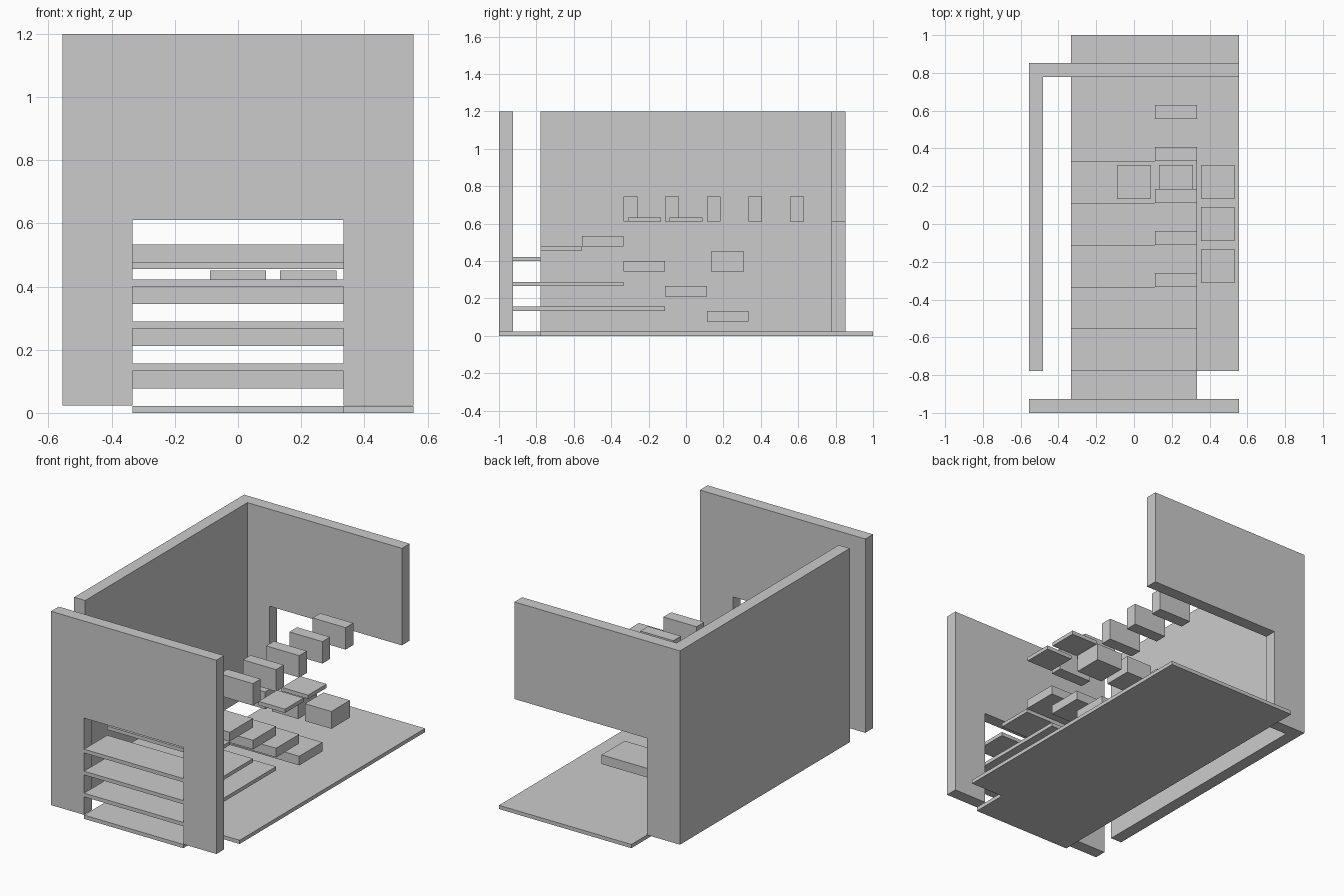
import bpy
import bmesh

if "Cube" in bpy.data.objects:
    bpy.data.objects.remove(bpy.data.objects["Cube"])

M = 2 / 9        # plan module
T = 2 / 27       # wall thickness
P = 0.0225       # thin plate thickness
BASE, TOP, LINTEL = 0.024, 1.2, 0.611
EDGE, HALF = 2.5 * M, 1.5 * M

grey = bpy.data.materials.new("light grey")
grey.diffuse_color = (0.6, 0.6, 0.6, 1)
grey.use_nodes = True
grey.node_tree.nodes["Principled BSDF"].inputs["Base Color"].default_value = grey.diffuse_color


def prism(name, outline, axis, start, depth):
    """Extrude an outline: axis 'z' uses (x, y) points, axis 'y' uses (x, z)."""
    bm = bmesh.new()
    if axis == 'z':
        pts = [(a, b, start) for a, b in outline]
        move = (0, 0, depth)
    else:
        pts = [(a, start, b) for a, b in outline]
        move = (0, depth, 0)
    face = bm.faces.new([bm.verts.new(p) for p in pts])
    ext = bmesh.ops.extrude_face_region(bm, geom=[face], use_keep_orig=True)
    verts = [v for v in ext["geom"] if isinstance(v, bmesh.types.BMVert)]
    bmesh.ops.translate(bm, verts=verts, vec=move)
    bmesh.ops.recalc_face_normals(bm, faces=bm.faces)
    mesh = bpy.data.meshes.new(name)
    bm.to_mesh(mesh)
    bm.free()
    mesh.materials.append(grey)
    ob = bpy.data.objects.new(name, mesh)
    bpy.context.collection.objects.link(ob)
    return ob


def box(name, x0, x1, y0, y1, z0, z1):
    return prism(name, [(x0, y0), (x1, y0), (x1, y1), (x0, y1)], 'z', z0, z1 - z0)


# Floor slab, narrowed where it passes through the front doorway
prism("floor", [(-HALF, -1), (HALF, -1), (HALF, -3.5 * M), (EDGE, -3.5 * M),
                (EDGE, 1), (-HALF, 1)], 'z', 0, P)

# Front wall with a doorway open at the bottom
prism("front_wall", [(-EDGE, BASE), (-HALF, BASE), (-HALF, LINTEL), (HALF, LINTEL),
                     (HALF, BASE), (EDGE, BASE), (EDGE, TOP), (-EDGE, TOP)], 'y', -1, T)

# Corner of two walls: solid left side, back with an open lower right
prism("back_wall", [(-EDGE, BASE), (-HALF, BASE), (-HALF, LINTEL), (EDGE, LINTEL),
                    (EDGE, TOP), (-EDGE, TOP)], 'y', 3.5 * M, T)
box("left_wall", -EDGE, -EDGE + T, -3.5 * M, 3.5 * M, BASE, TOP)

# Stepped shelves through the doorway, with a thick step beyond each one
for i in range(1, 4):
    z = i * 0.1333
    end = (0.5 - i) * M
    if i == 3:
        end = -3.5 * M
    box(f"shelf_{i}", -HALF, HALF, -1, {1: -0.5 * M, 2: -1.5 * M}.get(i, end), z, z + P)
box("upper_shelf", -HALF, HALF, -3.5 * M, -2.5 * M, 0.456, 0.478)
for i in range(4):
    y, z = (0.5 - i) * M, 0.078 + i * 0.1333
    box(f"step_{i + 1}", -HALF, HALF, y, y + M, z, z + 0.0555)

# Row of upright blocks
for i in range(5):
    y = (i - 1.5) * M
    box(f"upright_block_{i + 1}", 0.5 * M, HALF, y, y + T, LINTEL, 0.744)

# Square seats across, and thin square pads along the right
R = 0.4 * M
for i in range(3):
    box(f"square_seat_{i + 1}", i * M - R, i * M + R, M - R, M + R, 0.345, 0.45)
for i in range(2):
    box(f"square_pad_{i + 1}", 2 * M - R, 2 * M + R, -i * M - R, -i * M + R,
        LINTEL, 0.634)
